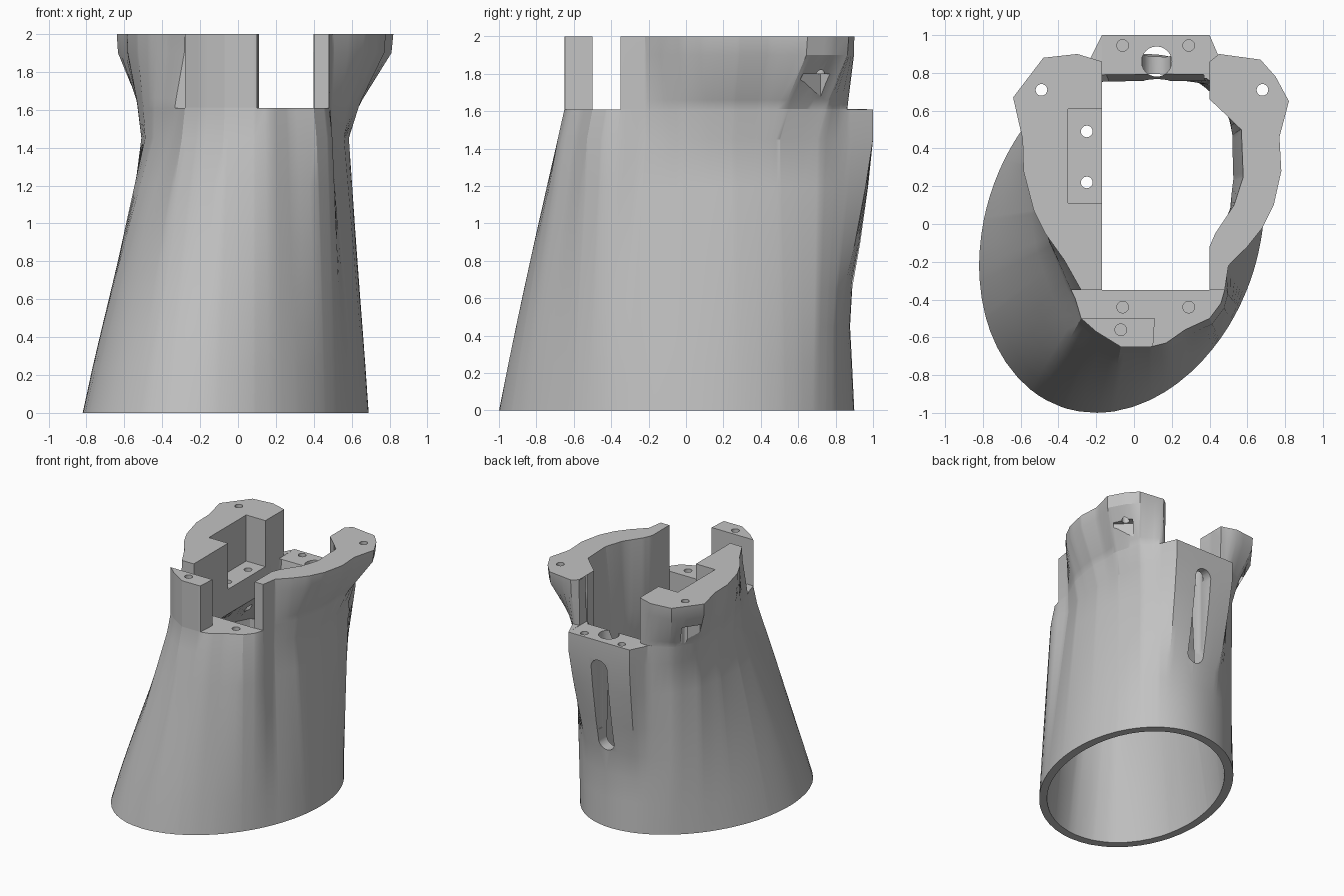
import bpy, bmesh, math
from mathutils import Vector

cube = bpy.data.objects.get("Cube")
if cube:
    bpy.data.objects.remove(cube, do_unlink=True)

grey = bpy.data.materials.new("plain grey")
grey.use_nodes = True
grey.diffuse_color = (0.54, 0.54, 0.54, 1)
grey.node_tree.nodes["Principled BSDF"].inputs["Base Color"].default_value = (0.54, 0.54, 0.54, 1)

CENTRE = Vector((0.08, 0.15))

# Plan outlines: oval foot, narrow neck, flared rim, inner rim opening
foot = [(-0.065 + 0.755 * math.cos(a), -0.05 + 0.95 * math.sin(a + 0.18))
        for a in (math.tau * i / 96 for i in range(96))]
nose = [(-0.28, -0.5), (-0.2, -0.57), (-0.07, -0.65), (0.09, -0.65),
        (0.17, -0.63), (0.27, -0.56), (0.4, -0.5), (0.46, -0.42), (0.48, -0.35)]
wide_nose = [tuple(CENTRE + (Vector(p) - CENTRE) * 1.045) for p in nose]
right_side = [(0.49, -0.22), (0.56, -0.02), (0.585, 0.25), (0.57, 0.5), (0.53, 0.72)]
left_side = [(-0.4, 0.72), (-0.49, 0.52), (-0.51, 0.3), (-0.49, 0.07),
             (-0.45, -0.1), (-0.35, -0.35)]
plain_back = [(0.42, 0.81), (0.12, 0.82), (-0.2, 0.81)]
block_back = [(0.46, 0.86), (0.4, 1), (-0.17, 1), (-0.24, 0.86)]
rim = nose + [(0.5, -0.22), (0.6, -0.12), (0.68, -0.02), (0.74, 0.1), (0.78, 0.28),
              (0.77, 0.46), (0.82, 0.65), (0.75, 0.78), (0.67, 0.87), (0.45, 0.9),
              (0.4, 0.86), (-0.17, 0.86), (-0.3, 0.9), (-0.48, 0.88), (-0.64, 0.67),
              (-0.59, 0.45), (-0.585, 0.28), (-0.53, 0.07), (-0.47, -0.05),
              (-0.37, -0.19), (-0.28, -0.35)]
opening = [(-0.17, -0.35), (0.4, -0.35), (0.4, -0.12), (0.43, -0.05), (0.53, 0.1),
           (0.58, 0.25), (0.57, 0.5), (0.4, 0.66), (0.4, 0.86), (-0.17, 0.86)]
neck = wide_nose + right_side + plain_back + left_side
block_neck = wide_nose + right_side + block_back + left_side
ledge = nose + right_side + [(0.45, 0.85), (-0.23, 0.85)] + left_side


def angle_of(p):
    return math.atan2(p[1] - CENTRE.y, p[0] - CENTRE.x) % math.tau


# Shared ray angles, with every outline corner kept exactly
kept = []
for a in [angle_of(p) for p in block_neck + rim + opening] + [math.tau * i / 80 for i in range(80)]:
    if all(abs(a - b) > 0.008 for b in kept):
        kept.append(a)
ANGLES = sorted(kept)


def radii(outline):
    result = []
    for a in ANGLES:
        d = Vector((math.cos(a), math.sin(a)))
        best = 0
        for p, q in zip(outline, outline[1:] + outline[:1]):
            p, e = Vector(p) - CENTRE, Vector(q) - Vector(p)
            det = d.cross(e)
            if abs(det) > 1e-9:
                t, s = p.cross(e) / det, p.cross(d) / det
                if -1e-4 <= s <= 1.0001:
                    best = max(best, t)
        result.append(best)
    return result


def mix(r1, r2, t):
    return [a + (b - a) * t for a, b in zip(r1, r2)]


def ring(r, z):
    return [(CENTRE.x + k * math.cos(a), CENTRE.y + k * math.sin(a), z)
            for k, a in zip(r, ANGLES)]


def loft(name, rings, helper=True):
    bm = bmesh.new()
    rows = [[bm.verts.new(p) for p in row] for row in rings]
    n = len(rows[0])
    for low, high in zip(rows, rows[1:]):
        for i in range(n):
            j = (i + 1) % n
            bm.faces.new((low[i], low[j], high[j], high[i]))
    bm.faces.new(rows[0][::-1])
    bm.faces.new(rows[-1])
    bmesh.ops.recalc_face_normals(bm, faces=bm.faces)
    mesh = bpy.data.meshes.new(name)
    bm.to_mesh(mesh)
    bm.free()
    mesh.materials.append(grey)
    obj = bpy.data.objects.new(name, mesh)
    bpy.context.collection.objects.link(obj)
    obj.hide_render = helper
    return obj


def prism(name, plan, z1, z2):
    return loft(name, [[(x, y, z) for x, y in plan] for z in (z1, z2)])


def box(name, x1, x2, y1, y2, z1, z2):
    return prism(name, [(x1, y1), (x2, y1), (x2, y2), (x1, y2)], z1, z2)


def post(name, x, y, r, z1, z2, sides=20):
    turns = [math.tau * i / sides for i in range(sides)]
    return prism(name, [(x + r * math.cos(a), y + r * math.sin(a)) for a in turns], z1, z2)


def cut(target, tool):
    mod = target.modifiers.new(tool.name, "BOOLEAN")
    mod.operation, mod.solver, mod.object = "DIFFERENCE", "EXACT", tool
    bpy.context.view_layer.objects.active = target
    bpy.ops.object.modifier_apply(modifier=mod.name)
    bpy.data.objects.remove(tool, do_unlink=True)


R_FOOT, R_NECK, R_BLOCK, R_LEDGE, R_RIM, R_OPEN = map(
    radii, (foot, neck, block_neck, ledge, rim, opening))


def body(z, swell):
    rise = (max(z, 0) / 1.45) ** 1.08
    return mix(R_FOOT, mix(R_NECK, R_BLOCK, swell), rise)


# Outer shell: oval foot, neck swelling into the back block, flared rim above
outer = [(z, body(z, swell)) for z, swell in
         ((0, 0), (0.25, 0), (0.45, 0), (0.65, 0.3), (0.9, 0.75), (1.2, 0.95), (1.45, 1))]
low_rim = mix(R_LEDGE, R_RIM, 0.26)
outer += [(1.61, [max(a, b) if 0.7 < t < 2.2 else a
                  for a, b, t in zip(low_rim, R_BLOCK, ANGLES)])]
outer += [(z, mix(R_LEDGE, R_RIM, t)) for z, t in ((1.613, 0.26), (1.66, 0.36), (1.9, 0.96), (2, 1))]
shell = loft("socket_shell", [ring(r, z) for z, r in outer], False)

# Inner bore, narrowing to the rim opening
inner = [(z, [k - 0.07 for k in body(z, 0)]) for z in (-0.01, 0.4, 0.8, 1.1)]
inner += [(1.4, [min(a, b - 0.06) for a, b in zip(R_OPEN, R_NECK)]), (2.02, R_OPEN)]
cut(shell, loft("bore", [ring(r, z) for z, r in inner]))

# Rim gaps and the side pocket
front_gap = [(-0.9, -0.349), (-0.9, -0.5), (0.11, -0.5), (0.085, -0.9), (0.9, -0.9), (0.9, -0.349)]
for cutter in (prism("front_gap", front_gap, 1.61, 2.1),
               box("back_gap", -0.169, 0.399, 0.5, 1.2, 1.61, 2.1),
               box("side_pocket", -0.35, -0.1, 0.11, 0.61, 1.61, 2.1)):
    cut(shell, cutter)

# Rounded slot through the back, with a vertical groove behind it
slot = []
for i in range(32):
    a = math.tau * i / 32
    slot.append((0.12 + 0.075 * math.cos(a), (1.37 if i < 16 else 0.72) + 0.075 * math.sin(a)))
cut(shell, loft("slot", [[(x, y, z) for x, z in slot] for y in (0.6, 1.2)]))
cut(shell, post("groove", 0.12, 0.86, 0.08, 0.8, 1.7, 24))

# Screw holes: x, y, top, depth
for x, y, top, depth in ((-0.06, -0.44, 1.61, 0.15), (0.29, -0.44, 1.61, 0.15),
                         (-0.07, -0.56, 2, 0.3), (-0.06, 0.945, 1.61, 0.3),
                         (0.29, 0.945, 1.61, 0.3), (-0.25, 0.49, 1.61, 0.8),
                         (-0.25, 0.22, 1.61, 0.8), (-0.49, 0.71, 2, 0.5),
                         (0.68, 0.71, 2, 0.5)):
    cut(shell, post("screw_hole", x, y, 0.031, top - depth, top + 0.05))

# Wedge-shaped nut recesses under the flared corners
for x in (-0.56, 0.72):
    cut(shell, post("nut_recess", x, 0.72, 0.11, 1.6, 1.8, 4))

bpy.ops.object.select_all(action="DESELECT")
shell.select_set(True)
bpy.context.view_layer.objects.active = shell
bpy.ops.object.shade_smooth_by_angle(angle=math.radians(25))
